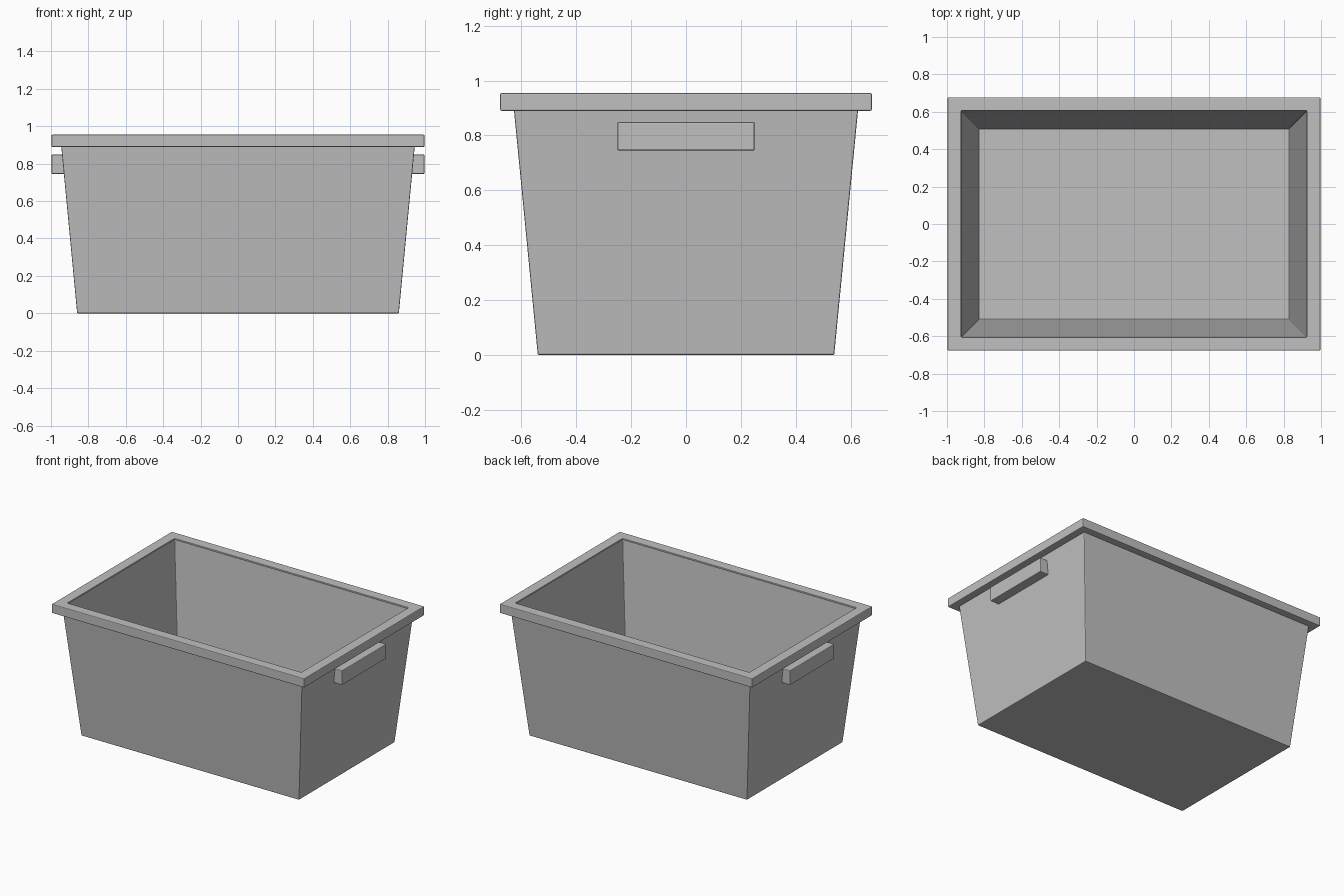
import bpy
import bmesh

if "Cube" in bpy.data.objects:
    bpy.data.objects.remove(bpy.data.objects["Cube"], do_unlink=True)

grey = bpy.data.materials.new("grey_plastic")
grey.use_nodes = True
colour = (0.53, 0.53, 0.53, 1)
grey.diffuse_color = colour
grey.node_tree.nodes["Principled BSDF"].inputs["Base Color"].default_value = colour


def finish(name, bm, bevel):
    bmesh.ops.recalc_face_normals(bm, faces=bm.faces)
    mesh = bpy.data.meshes.new(name)
    bm.to_mesh(mesh)
    bm.free()
    mesh.materials.append(grey)
    obj = bpy.data.objects.new(name, mesh)
    bpy.context.collection.objects.link(obj)
    mod = obj.modifiers.new("soft_edges", "BEVEL")
    mod.width = bevel
    mod.segments = 2
    mod.limit_method = "ANGLE"
    return obj


def loft(rings, cap_ends=False, closed=False):
    """Join rectangles given as (half width, half depth, height)."""
    bm = bmesh.new()
    loops = [[bm.verts.new((sx * x, sy * y, z))
              for sx, sy in ((-1, -1), (1, -1), (1, 1), (-1, 1))]
             for x, y, z in rings]
    pairs = list(zip(loops, loops[1:]))
    if closed:
        pairs.append((loops[-1], loops[0]))
    for a, b in pairs:
        for i in range(4):
            j = (i + 1) % 4
            bm.faces.new((a[i], a[j], b[j], b[i]))
    if cap_ends:
        bm.faces.new(loops[0])
        bm.faces.new(loops[-1])
    return bm


# Tapered tub with an outer shell, inner walls and floor
finish("tub", loft([(0.86, 0.54, 0), (0.95, 0.632, 0.945),
                    (0.924, 0.605, 0.945), (0.83, 0.51, 0.03)],
                   cap_ends=True), 0.005)

# Overhanging rim around the opening
finish("rim", loft([(0.997, 0.677, 0.89), (0.997, 0.677, 0.955),
                    (0.923, 0.604, 0.955), (0.935, 0.615, 0.89)],
                   closed=True), 0.005)

# Grip block on each end
for side, name in ((1, "left_handle"), (-1, "right_handle")):
    bm = bmesh.new()
    bmesh.ops.create_cube(bm, size=1)
    for v in bm.verts:
        v.co.x = side * (0.997 if v.co.x > 0 else 0.922)
        v.co.y *= 0.5
        v.co.z = 0.797 + v.co.z * 0.104
    finish(name, bm, 0.005)
